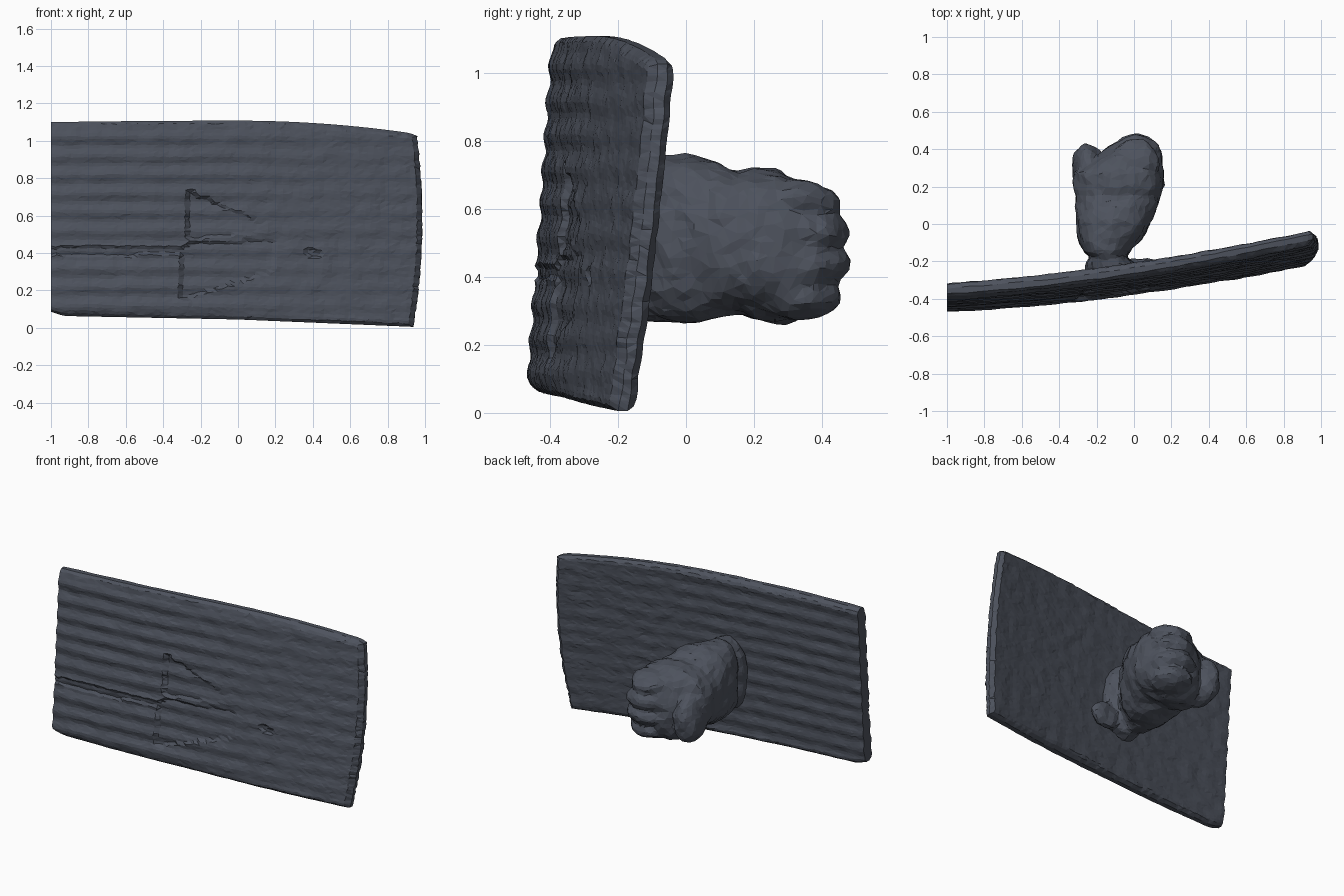
import bpy, bmesh, math, random
from mathutils import Vector, Matrix, noise

if "Cube" in bpy.data.objects:
    bpy.data.objects.remove(bpy.data.objects["Cube"])

random.seed(4)
mat = bpy.data.materials.new("dark_slate")
mat.diffuse_color = (0.075, 0.085, 0.11, 1)
mat.use_nodes = True
mat.node_tree.nodes["Principled BSDF"].inputs["Base Color"].default_value = mat.diffuse_color


def finish(bm, name):
    bmesh.ops.recalc_face_normals(bm, faces=bm.faces)
    me = bpy.data.meshes.new(name)
    bm.to_mesh(me)
    bm.free()
    ob = bpy.data.objects.new(name, me)
    bpy.context.collection.objects.link(ob)
    me.materials.append(mat)
    return ob


def relief(x, z):
    """Inward depth of the wedge-shaped dents, crease and scar on the front."""
    d = 0.0
    if -0.3 < x < 0.2:
        t = (x + 0.3) / 0.5
        if 0.47 + 0.05 * t < z < 0.75 - 0.22 * t and x > -0.27:
            d = 0.022 * (1 - t)
        elif 0.15 + 0.16 * t < z < 0.45 + 0.02 * t:
            d = 0.018 * (1 - 0.6 * t)
    if x < -0.3 and abs(z - 0.41) < 0.02:
        d = 0.014
    if abs(x - 0.4) < 0.05 and abs(z - 0.4 + 0.5 * (x - 0.4)) < 0.02:
        d = 0.012
    return d


# curved, tilted board with horizontal ridges
NX, NZ = 72, 66
bm = bmesh.new()


def panel_point(i, j, side):
    u, v = i / NX, j / NZ
    xr = 0.985 - 0.15 * (v - 0.57) ** 2
    x = -1 + u * (xr + 1)
    top = 1.108 - 0.07 * max(0, x) ** 2 - 0.008 * x * x - 0.3 * max(0, x - 0.92)
    bot = 0.045 - 0.042 * max(0, x) + 0.02 * max(0, -x) + 0.3 * max(0, -0.93 - x)
    z = bot + v * (top - bot)
    front = -0.335 + 0.1425 * x + 0.0425 * x * x
    front += (z - 0.55) * (0.07 + 0.02 * (x + 1))
    edge = min((x + 1) + 0.02, xr - x, z - bot, top - z)
    rounding = 0.024 * max(0, 1 - edge / 0.03) ** 2
    fade = 0.35 + 0.65 * min(1, max(0, (0.6 - x)))
    ridge = 0.006 * fade * math.cos(2 * math.pi * (z - 0.07) / 0.1)
    rough = 0.005 * noise.noise(Vector((x * 12, side * 5, z * 14)))
    thick = 0.078
    if side == 0:
        y = front + rounding + ridge + rough + relief(x, z)
    else:
        y = front + thick - rounding + 0.7 * ridge + rough
    if 0 < i < NX and 0 < j < NZ:
        x += random.uniform(-0.006, 0.006)
        z += random.uniform(-0.004, 0.004)
    elif i == NX:
        x += random.uniform(-0.004, 0.003)
    return x, y, z


grids = [[[bm.verts.new(panel_point(i, j, s)) for j in range(NZ + 1)]
          for i in range(NX + 1)] for s in (0, 1)]
for g in grids:
    for i in range(NX):
        for j in range(NZ):
            bm.faces.new((g[i][j], g[i + 1][j], g[i + 1][j + 1], g[i][j + 1]))
border = ([(i, 0) for i in range(NX)] + [(NX, j) for j in range(NZ)]
          + [(i, NZ) for i in range(NX, 0, -1)] + [(0, j) for j in range(NZ, 0, -1)])
F, B = grids
for (a, b), (c, d) in zip(border, border[1:] + border[:1]):
    bm.faces.new((F[a][b], F[c][d], B[c][d], B[a][b]))
bmesh.ops.triangulate(bm, faces=bm.faces)
finish(bm, "ridged_board")

# knob body: rings along y as (y, x min, x max, z min, z max)
rings = [(-0.27, -0.26, 0.02, 0.26, 0.72), (-0.215, -0.26, 0.01, 0.28, 0.73),
         (-0.175, -0.23, -0.05, 0.29, 0.73), (-0.14, -0.28, -0.02, 0.28, 0.75),
         (-0.06, -0.305, 0.06, 0.265, 0.76), (0.02, -0.31, 0.09, 0.265, 0.76),
         (0.10, -0.315, 0.13, 0.285, 0.735), (0.15, -0.315, 0.135, 0.30, 0.71),
         (0.20, -0.325, 0.165, 0.275, 0.72), (0.27, -0.325, 0.16, 0.265, 0.715),
         (0.31, -0.27, 0.155, 0.265, 0.69), (0.37, -0.19, 0.14, 0.28, 0.66),
         (0.42, -0.12, 0.11, 0.33, 0.61)]
SIDES = 24
bm = bmesh.new()
loops = []
for y, x0, x1, z0, z1 in rings:
    loop = []
    for k in range(SIDES):
        a = 2 * math.pi * k / SIDES
        c, s = math.cos(a), math.sin(a)
        px = math.copysign(abs(c) ** 0.8, c)
        pz = math.copysign(abs(s) ** 0.8, s)
        loop.append(bm.verts.new(((x0 + x1) / 2 + px * (x1 - x0) / 2, y,
                                  (z0 + z1) / 2 + pz * (z1 - z0) / 2)))
    loops.append(loop)
for p, q in zip(loops, loops[1:]):
    for k in range(SIDES):
        n = (k + 1) % SIDES
        bm.faces.new((p[k], p[n], q[n], q[k]))
bm.faces.new(loops[0])
bm.faces.new(loops[-1])
bmesh.ops.recalc_face_normals(bm, faces=bm.faces)


def lobe(center, size):
    m = Matrix.Translation(center) @ Matrix.Diagonal((*size, 1))
    bmesh.ops.create_icosphere(bm, subdivisions=3, radius=1, matrix=m)


# stacked lobes at the back end
for z, y, w in ((0.62, 0.33, 0.13), (0.53, 0.355, 0.14), (0.435, 0.36, 0.14), (0.34, 0.335, 0.13)):
    lobe((0.01, y, z), (w, 0.125, 0.065))
# smaller side lobe, and the flare where the neck meets the board
lobe((-0.25, 0.30, 0.44), (0.08, 0.135, 0.15))
lobe((0.03, -0.22, 0.36), (0.1, 0.04, 0.08))
knob = finish(bm, "lumpy_knob")
rm = knob.modifiers.new("fuse", 'REMESH')
rm.mode = 'VOXEL'
rm.voxel_size = 0.016
tex = bpy.data.textures.new("lumps", 'CLOUDS')
tex.noise_scale = 0.09
dp = knob.modifiers.new("lumps", 'DISPLACE')
dp.texture = tex
dp.strength = 0.03
dp.mid_level = 0.5
dec = knob.modifiers.new("facets", 'DECIMATE')
dec.ratio = 0.2
